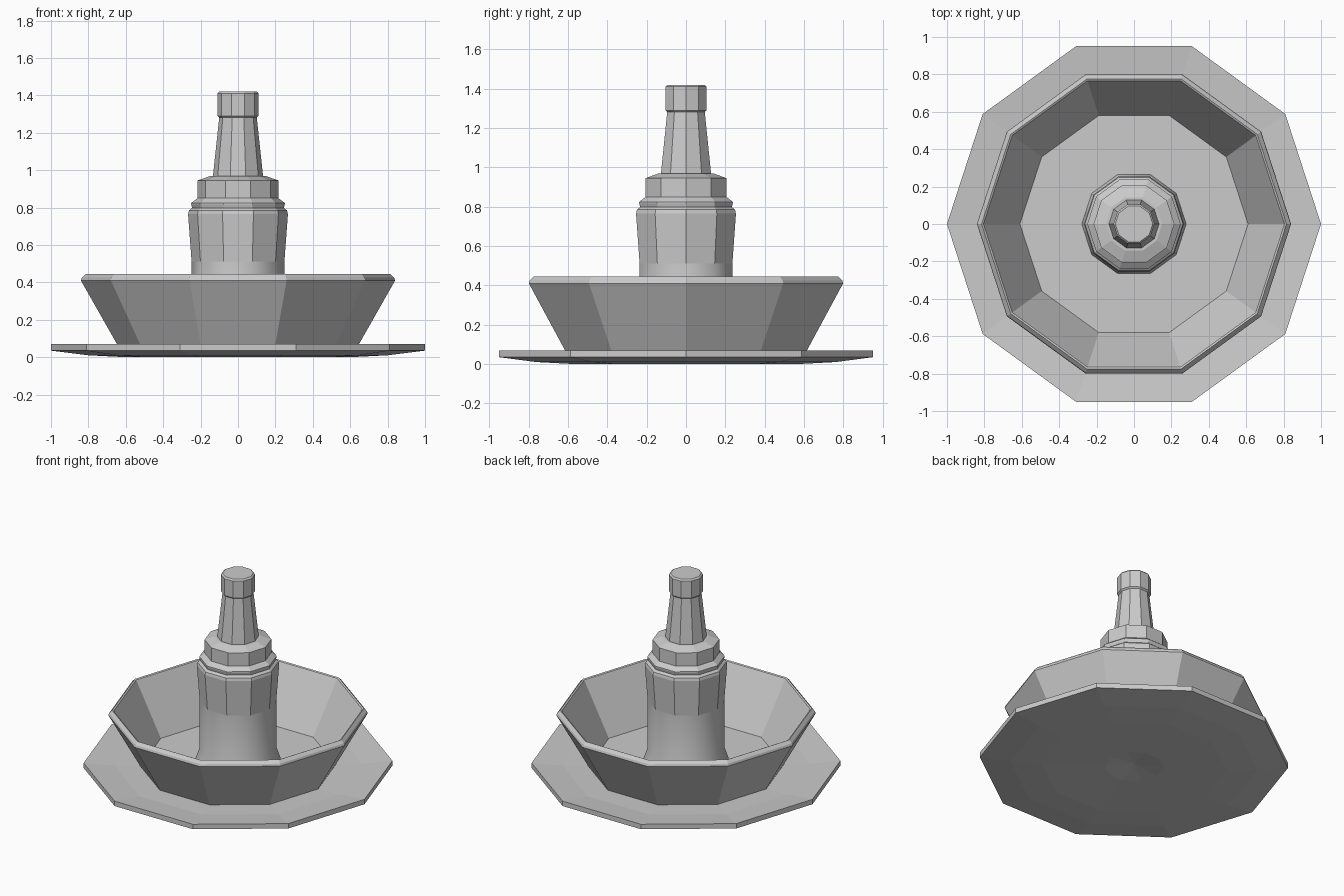
import bpy, bmesh, math

if "Cube" in bpy.data.objects:
    bpy.data.objects.remove(bpy.data.objects["Cube"])

SIDES = 10


def lathe(name, profile, closed=False, smooth=False):
    """Spin an (r, z) profile into a ten-sided solid; r = 0 makes a pole."""
    bm = bmesh.new()
    rings = []
    for r, z in profile:
        if r == 0:
            rings.append([bm.verts.new((0, 0, z))] * SIDES)
        else:
            rings.append([bm.verts.new((r * math.cos(2 * math.pi * i / SIDES),
                                        r * math.sin(2 * math.pi * i / SIDES), z))
                          for i in range(SIDES)])
    pairs = list(zip(rings, rings[1:]))
    if closed:
        pairs.append((rings[-1], rings[0]))
    for a, b in pairs:
        for i in range(SIDES):
            j = (i + 1) % SIDES
            corners = list(dict.fromkeys((a[i], a[j], b[j], b[i])))
            if len(corners) > 2:
                bm.faces.new(corners)
    bmesh.ops.recalc_face_normals(bm, faces=bm.faces)
    for f in bm.faces:
        f.smooth = smooth
    me = bpy.data.meshes.new(name)
    bm.to_mesh(me)
    bm.free()
    ob = bpy.data.objects.new(name, me)
    bpy.context.collection.objects.link(ob)
    return ob


# Wide dished base plate with a shallow hollow underneath
lathe("base_plate", [(0, 0.03), (0.19, 0.005), (0.6, 0), (0.8, 0.01), (1, 0.035),
                     (1, 0.07), (0.8, 0.05), (0.62, 0.045), (0, 0.045)])

# Flared bowl: outer wall, bevelled rim, inner wall and floor
lathe("bowl", [(0, 0.04), (0.63, 0.04), (0.84, 0.41), (0.835, 0.425), (0.815, 0.445),
               (0.805, 0.44), (0.61, 0.075), (0, 0.075)])

# Central column, softly shaded, with a flared foot
lathe("column", [(0.28, 0.07), (0.275, 0.1), (0.25, 0.17), (0.248, 0.52)], smooth=True)

# Faceted collar, widening upward and tucked in at the top
lathe("column_collar", [(0.248, 0.51), (0.267, 0.765), (0.262, 0.785), (0.245, 0.798),
                        (0.25, 0.817), (0.25, 0.825), (0.216, 0.85)])

# Plain ring above the collar
lathe("upper_ring", [(0.216, 0.848), (0.216, 0.945), (0.15, 0.968), (0, 0.968)])

# Tapered neck
lathe("neck", [(0.135, 0.96), (0.1, 1.285)])

# Top knob
lathe("top_knob", [(0, 1.28), (0.1, 1.28), (0.11, 1.29), (0.11, 1.41),
                   (0.1, 1.42), (0, 1.42)])
